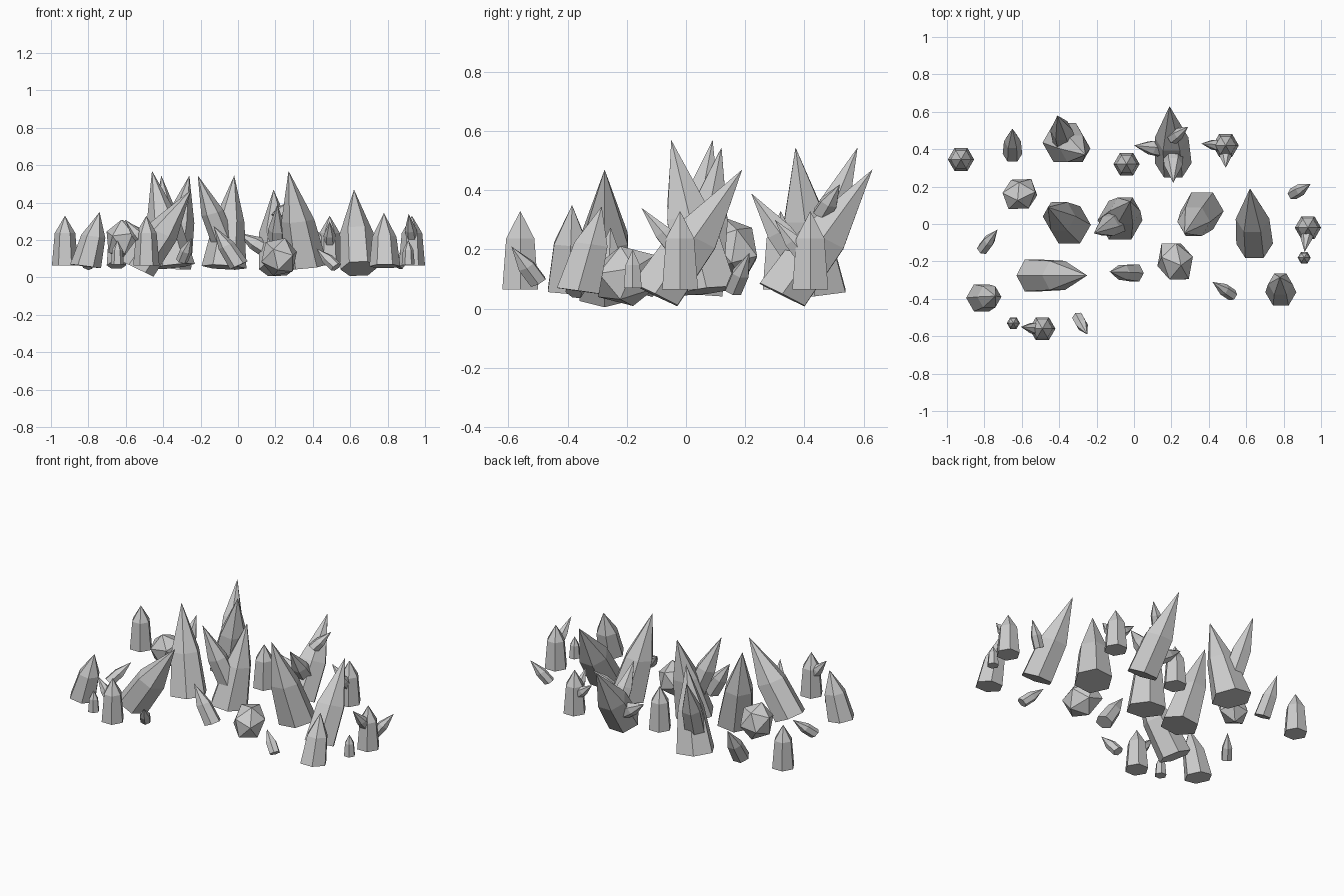
import bpy, bmesh
from math import cos, sin, pi
from mathutils import Vector


def crystal(name, base, tip, r0, r1, frac, lean=0.7, spin=0.0):
    """Six-sided shard: base ring, shoulder ring, then a point."""
    base, tip = Vector(base), Vector(tip)
    axis = tip - base
    normal = Vector((axis.x * lean, axis.y * lean, axis.z)).normalized()
    rot = Vector((0, 0, 1)).rotation_difference(normal)
    bm = bmesh.new()
    rings = []
    for f, r in ((0, r0), (frac, r1)):
        c = base + axis * f
        rings.append([bm.verts.new(c + rot @ Vector((r * cos(spin + i * pi / 3),
                                                    r * sin(spin + i * pi / 3), 0)))
                      for i in range(6)])
    apex = bm.verts.new(tip)
    lo, hi = rings
    bm.faces.new(lo[::-1])
    for i in range(6):
        j = (i + 1) % 6
        bm.faces.new((lo[i], lo[j], hi[j], hi[i]))
        bm.faces.new((hi[i], hi[j], apex))
    mesh = bpy.data.meshes.new(name)
    bm.to_mesh(mesh)
    bm.free()
    ob = bpy.data.objects.new(name, mesh)
    bpy.context.collection.objects.link(ob)


def gem(loc, scale, rot):
    bpy.ops.mesh.primitive_ico_sphere_add(subdivisions=1, radius=1, location=loc, rotation=rot)
    ob = bpy.context.object
    ob.name = "round_gem"
    ob.scale = scale


# strongly leaning large crystals
for b, t in (((0.645, -0.105, 0.047), (0.62, 0.19, 0.47)),
             ((-0.54, -0.275, 0.047), (-0.25, -0.275, 0.47)),
             ((0.21, 0.325, 0.047), (0.19, 0.63, 0.47))):
    crystal("leaning_crystal", b, t, 0.098, 0.09, 0.45)

# tallest crystals
for b, t in (((-0.345, -0.005, 0.06), (-0.46, 0.09, 0.57)),
             ((0.365, 0.07, 0.06), (0.27, -0.05, 0.57))):
    crystal("tall_crystal", b, t, 0.115, 0.088, 0.48, 0.5)

# forked crystals: main body and a second prong
for c, main, prong in (((-0.37, 0.435), (0.11, -0.065), (-0.04, 0.145)),
                       ((-0.075, 0.02), (0.055, 0.10), (-0.14, -0.07))):
    x, y = c
    crystal("forked_crystal_body", (x, y, 0.055), (x + main[0], y + main[1], 0.545),
            0.12, 0.082, 0.5, 0.5)
    crystal("forked_crystal_prong", (x - prong[0] * 0.1, y - prong[1] * 0.1, 0.15),
            (x + prong[0], y + prong[1], 0.545), 0.065, 0.06, 0.5)

# upright crystals
for x, y in ((-0.925, 0.345), (-0.04, 0.32), (0.93, -0.02), (-0.49, -0.56), (0.49, 0.42)):
    crystal("upright_crystal", (x, y, 0.065), (x, y, 0.33), 0.07, 0.055, 0.65)

# medium, slightly leaning crystals
for b, t in (((0.785, -0.365, 0.06), (0.78, -0.285, 0.345)),
             ((-0.815, -0.395, 0.06), (-0.74, -0.385, 0.35))):
    crystal("medium_crystal", b, t, 0.083, 0.065, 0.55, 0.5)

# slim leaning crystals
for b, t in (((-0.65, 0.375, 0.065), (-0.65, 0.51, 0.28)),
             ((0.005, -0.262, 0.065), (-0.13, -0.255, 0.275))):
    crystal("slim_crystal", b, t, 0.052, 0.045, 0.5)

# tiny upright crystals
for x, y in ((0.91, -0.18), (-0.645, -0.53)):
    crystal("tiny_upright_crystal", (x, y, 0.07), (x, y, 0.2), 0.035, 0.028, 0.6)

# loose small spikes on the ground
for b, t in (((-0.81, -0.135, 0.06), (-0.73, -0.03, 0.165)),
             ((0.85, 0.16, 0.06), (0.945, 0.215, 0.19)),
             ((0.525, -0.38, 0.055), (0.42, -0.31, 0.155)),
             ((-0.30, -0.50, 0.09), (-0.25, -0.59, 0.21))):
    crystal("loose_spike", b, t, 0.032, 0.032, 0.45)

# spikes growing from other crystals
for b, t, r in (((0.93, -0.03, 0.2), (0.912, -0.15, 0.34), 0.035),
                ((0.49, 0.40, 0.18), (0.49, 0.30, 0.30), 0.035),
                ((0.47, 0.42, 0.18), (0.36, 0.43, 0.27), 0.033),
                ((-0.50, -0.56, 0.19), (-0.605, -0.55, 0.31), 0.035),
                ((0.15, 0.40, 0.15), (0.0, 0.42, 0.24), 0.045),
                ((0.21, 0.46, 0.32), (0.29, 0.52, 0.42), 0.035),
                ((0.21, 0.38, 0.17), (0.21, 0.22, 0.39), 0.055)):
    crystal("side_spike", b, t, r, r * 0.9, 0.4)

# rounded gems
gem((0.22, -0.2, 0.11), (0.1, 0.125, 0.108), (0.3, 0.2, 0.4))
gem((-0.61, 0.16, 0.2), (0.105, 0.09, 0.115), (0.25, -0.2, 0.3))
